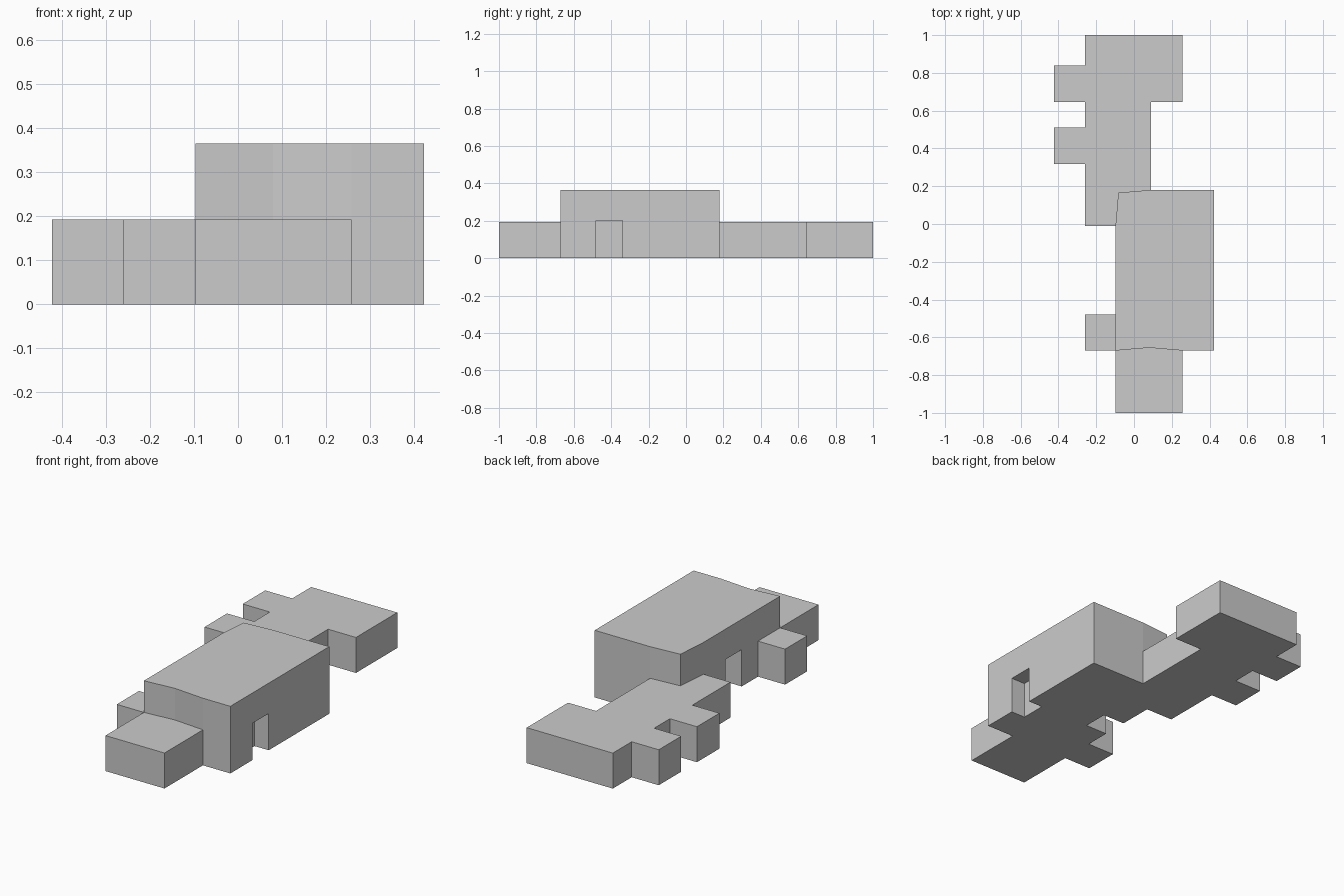
import bpy
import bmesh

if "Cube" in bpy.data.objects:
    bpy.data.objects.remove(bpy.data.objects["Cube"], do_unlink=True)

LOW, HIGH = 0.193, 0.365

# One plain grey for the whole building
grey = bpy.data.materials.new("light_grey")
grey.use_nodes = True
colour = (0.6, 0.6, 0.6, 1)
grey.diffuse_color = colour
grey.node_tree.nodes["Principled BSDF"].inputs["Base Color"].default_value = colour


def extrude_plan(name, outline, height, bottom=0.0):
    """Extrude a floor plan outline upwards into a closed solid."""
    bm = bmesh.new()
    base = bm.faces.new([bm.verts.new((x, y, bottom)) for x, y in outline])
    result = bmesh.ops.extrude_face_region(bm, geom=[base], use_keep_orig=True)
    top = [v for v in result["geom"] if isinstance(v, bmesh.types.BMVert)]
    bmesh.ops.translate(bm, verts=top, vec=(0, 0, height - bottom))
    bmesh.ops.recalc_face_normals(bm, faces=bm.faces)
    mesh = bpy.data.meshes.new(name)
    bm.to_mesh(mesh)
    bm.free()
    mesh.materials.append(grey)
    obj = bpy.data.objects.new(name, mesh)
    bpy.context.collection.objects.link(obj)
    return obj


def rectangle(x0, x1, y0, y1):
    return [(x0, y0), (x1, y0), (x1, y1), (x0, y1)]


# Tall hall with a slightly bent front and a clipped rear corner
hall = extrude_plan("main_hall", [
    (-0.097, -0.67), (0.08, -0.655), (0.258, -0.67), (0.423, -0.67),
    (0.423, 0.18), (0.09, 0.18), (-0.083, 0.166), (-0.097, 0.0)], HIGH)

# Doorway recesses in both long walls
for name, plan in (("right_doorway", rectangle(0.338, 0.5, -0.48, -0.34)),
                   ("left_doorway", rectangle(-0.2, 0.035, -0.34, -0.2))):
    cutter = extrude_plan(name + "_cutter", plan, 0.2, -0.1)
    cutter.hide_render = True
    cutter.hide_viewport = True
    cut = hall.modifiers.new(name, 'BOOLEAN')
    cut.operation = 'DIFFERENCE'
    cut.solver = 'EXACT'
    cut.object = cutter

# Low wings in front of and beside the hall
extrude_plan("front_wing", [
    (-0.097, -1), (0.258, -1), (0.258, -0.67), (0.08, -0.655),
    (-0.097, -0.67)], LOW)
extrude_plan("side_annex", rectangle(-0.26, -0.097, -0.67, -0.48), LOW)

# Low rear wing with a wide end and two side bays
extrude_plan("rear_wing", [
    (-0.26, -0.01), (-0.097, -0.01), (-0.097, 0.0), (-0.083, 0.166),
    (0.09, 0.18), (0.09, 0.645), (0.258, 0.645), (0.258, 1), (-0.26, 1),
    (-0.26, 0.838), (-0.423, 0.838), (-0.423, 0.645), (-0.26, 0.645),
    (-0.26, 0.51), (-0.423, 0.51), (-0.423, 0.317), (-0.26, 0.317)], LOW)
